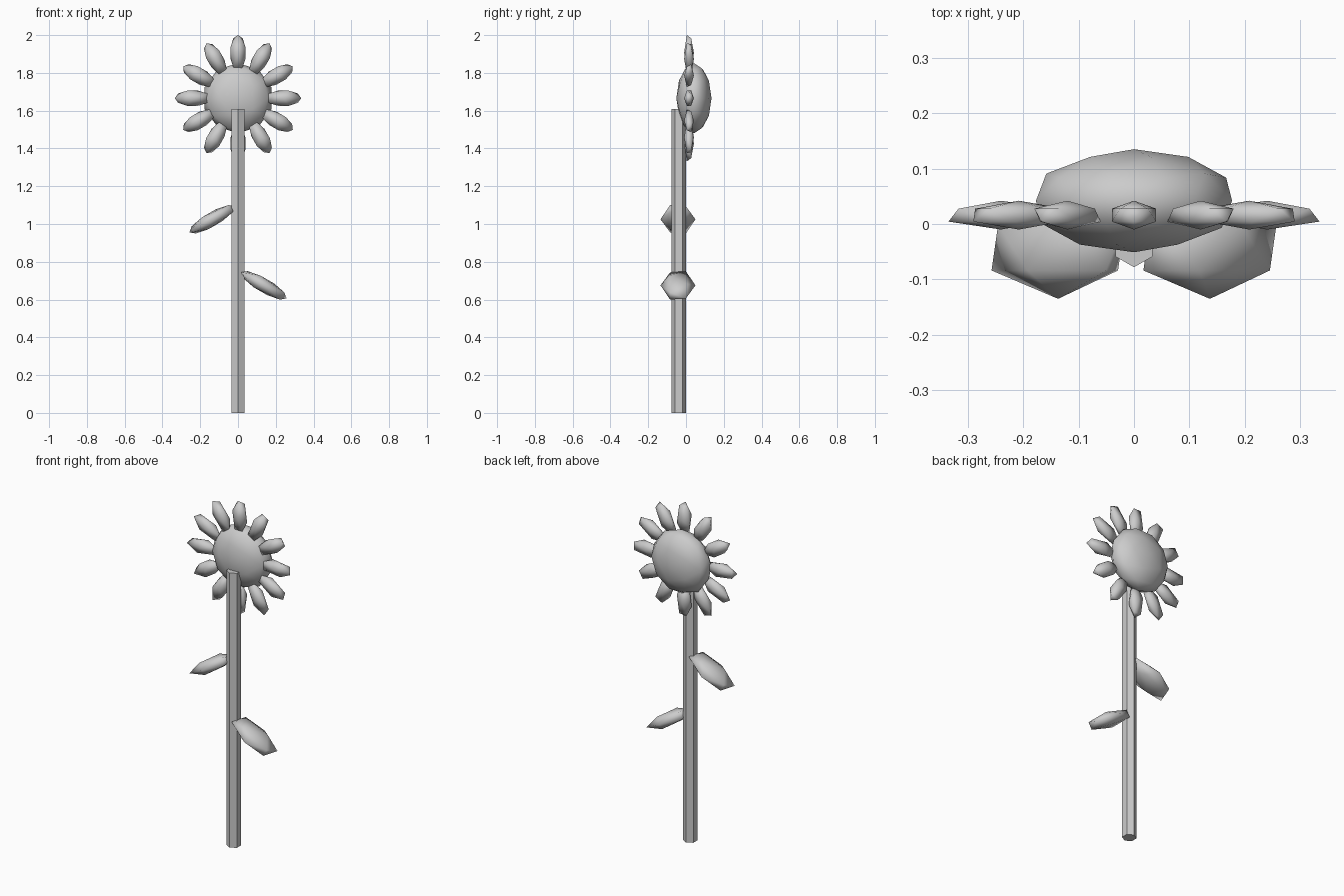
import bpy
from math import cos, sin, radians
from mathutils import Matrix, Vector

default_cube = bpy.data.objects.get("Cube")
if default_cube:
    bpy.data.objects.remove(default_cube, do_unlink=True)

grey = bpy.data.materials.new("plain grey")
grey.use_nodes = True
colour = (0.6, 0.6, 0.6, 1.0)
grey.diffuse_color = colour
grey.node_tree.nodes["Principled BSDF"].inputs["Base Color"].default_value = colour


def faceted_ball(name, centre, angle, size, detail=1):
    """Scaled icosphere, pole along y, long axis turned by angle in the xz plane."""
    bpy.ops.mesh.primitive_ico_sphere_add(subdivisions=detail, radius=1)
    ball = bpy.context.object
    ball.name = name
    along = Vector((cos(angle), 0, sin(angle)))
    pole = Vector((0, 1, 0))
    turn = Matrix((along, pole.cross(along), pole)).transposed()
    ball.data.transform(turn.to_4x4() @ Matrix.Diagonal((*size, 1)))
    ball.location = centre
    ball.data.materials.append(grey)
    bpy.ops.object.shade_smooth()
    return ball


# Six-sided stem
stem_height = 1.61
bpy.ops.mesh.primitive_cylinder_add(vertices=6, radius=0.039, depth=stem_height,
                                    location=(0, -0.039, stem_height / 2))
stem = bpy.context.object
stem.name = "stem"
stem.data.materials.append(grey)

# Flower head
head_z = 1.666
faceted_ball("flower_head", (0, 0.042, head_z), 0, (0.186, 0.186, 0.093), 2)

# Ring of petals, each pointing outwards
petals = 12
for i in range(petals):
    a = radians(360 * i / petals)
    centre = (0.24 * cos(a), 0.016, head_z + 0.24 * sin(a))
    faceted_ball(f"petal_{i + 1}", centre, a + radians(180), (0.106, 0.047, 0.026))

# Two drooping leaves
for name, side, z in (("right_leaf", -1, 1.025), ("left_leaf", 1, 0.675)):
    faceted_ball(name, (side * 0.137, -0.0425, z), radians(-30 * side),
                 (0.155, 0.042, 0.0925))
